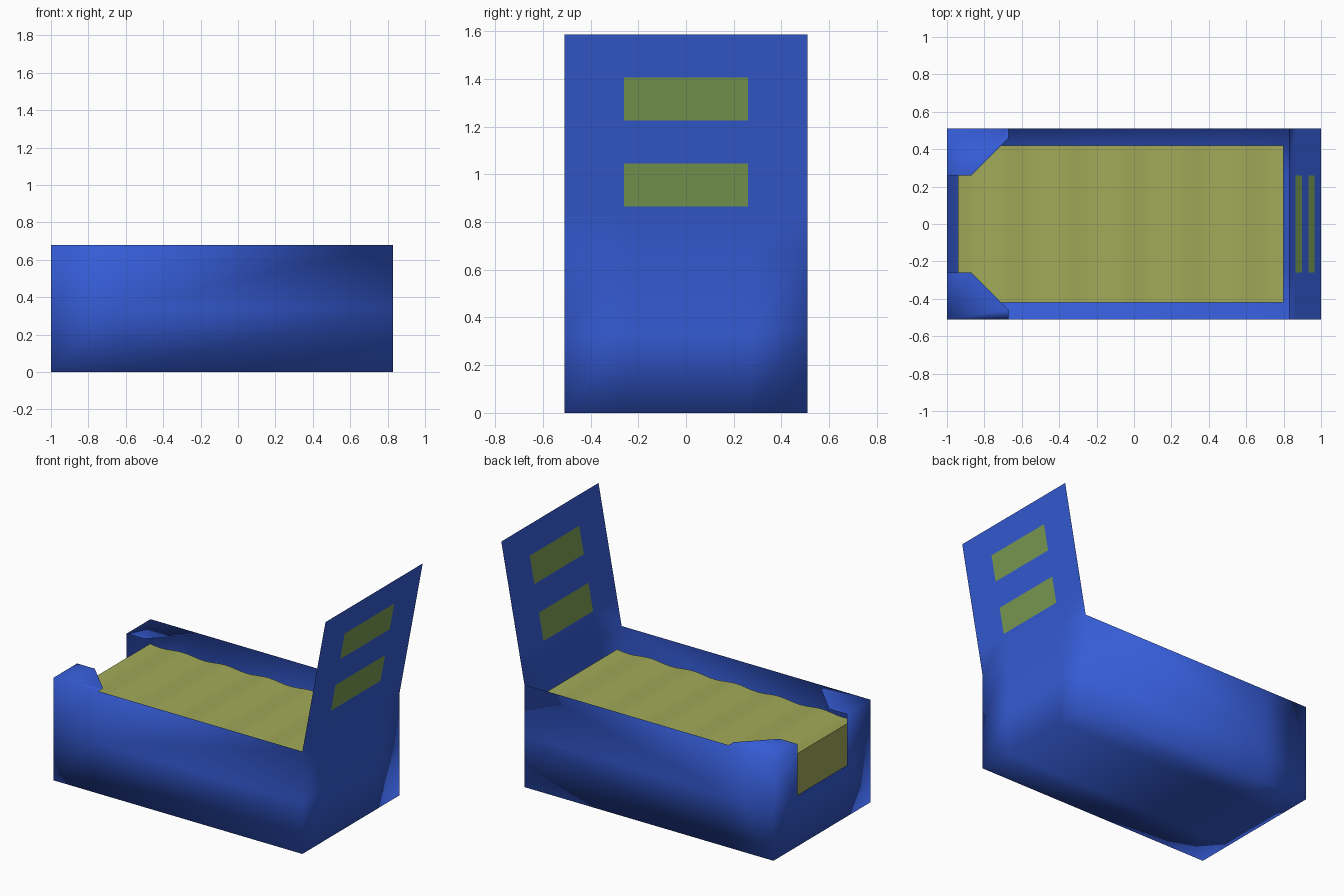
import bpy, bmesh, math

if "Cube" in bpy.data.objects:
    bpy.data.objects.remove(bpy.data.objects["Cube"])


def srgb(r, g, b):
    return tuple((c / 255) ** 2.2 for c in (r, g, b)) + (1,)


def material(name, color):
    m = bpy.data.materials.new(name)
    m.diffuse_color = color
    m.use_nodes = True
    m.node_tree.nodes["Principled BSDF"].inputs["Base Color"].default_value = m.diffuse_color
    return m


blue = material("blue_card", srgb(56, 92, 212))
olive = material("olive_goods", srgb(160, 168, 88))
green = material("green_label", srgb(122, 154, 84))


def finish(bm, name, mats):
    bmesh.ops.remove_doubles(bm, verts=bm.verts, dist=0.0005)
    bmesh.ops.recalc_face_normals(bm, faces=bm.faces)
    mesh = bpy.data.meshes.new(name)
    bm.to_mesh(mesh)
    bm.free()
    for m in mats:
        mesh.materials.append(m)
    obj = bpy.data.objects.new(name, mesh)
    bpy.context.collection.objects.link(obj)
    return obj


def sheet(bm, us, vs, place, skip=(), marked=()):
    """Grid of quads over us x vs; cells in skip are left open, marked use slot 1."""
    for i in range(len(us) - 1):
        for j in range(len(vs) - 1):
            if (i, j) in skip:
                continue
            corners = ((i, j), (i + 1, j), (i + 1, j + 1), (i, j + 1))
            f = bm.faces.new([bm.verts.new(place(us[a], vs[b])) for a, b in corners])
            f.smooth = True
            f.material_index = int((i, j) in marked)


L, R, W, N, H = -1.0, 0.83, 0.51, 0.26, 0.68
TOP, LEAN = 1.585, 0.17
xs = [L, -0.67, R]
ys = [-W, -N, N, W]
zs = [0, 0.34, H]
header_zs = zs + [0.865, 1.045, 1.225, 1.405, TOP]

# Open tray with notched end, corner flaps and leaning header card
bm = bmesh.new()
sheet(bm, xs, ys, lambda x, y: (x, y, 0))
sheet(bm, ys, zs, lambda y, z: (L, y, z), skip={(1, 1)})
sheet(bm, ys, header_zs,
      lambda y, z: (R + LEAN * max(0, z - H) / (TOP - H), y, z),
      marked={(1, 3), (1, 5)})
for s in (-1, 1):
    sheet(bm, xs, zs, lambda x, z: (x, s * W, z))
    flap = [(L, N), (L, W), (-0.67, W), (-0.67, 0.46), (-0.87, N)]
    f = bm.faces.new([bm.verts.new((x, s * y, H)) for x, y in flap])
    f.smooth = True
finish(bm, "display_tray", [blue, green])

# Row of packed goods: softly rippled top, extruded across the tray
X0, X1, BOTTOM, PERIOD = -0.94, 0.80, 0.02, 0.315
steps = 44
profile = [(X0, BOTTOM)]
for i in range(steps + 1):
    x = X0 + (X1 - X0) * i / steps
    profile.append((x, 0.567 + 0.007 * math.sin(2 * math.pi * (x + 0.78) / PERIOD)))
profile.append((X1, BOTTOM))

bm = bmesh.new()
sides = [[bm.verts.new((x, y, z)) for x, z in profile] for y in (-0.42, 0.42)]
for ring in sides:
    bm.faces.new(ring)
n = len(profile)
for i in range(n):
    k = (i + 1) % n
    f = bm.faces.new([sides[0][i], sides[0][k], sides[1][k], sides[1][i]])
    f.smooth = 1 <= i < n - 2
finish(bm, "packed_goods", [olive])
